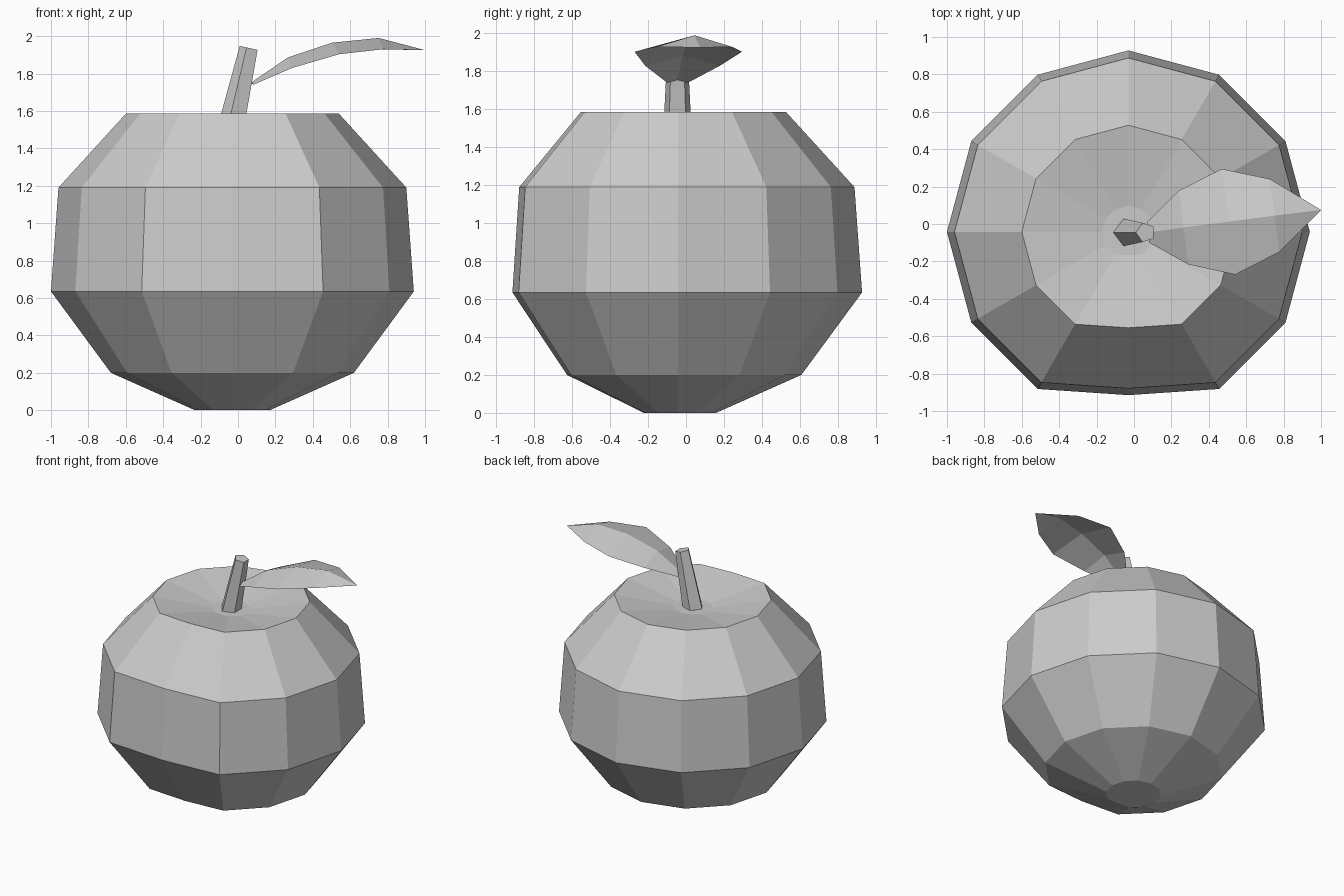
import bpy, bmesh
from math import sin, cos, pi, radians
from mathutils import Vector

if "Cube" in bpy.data.objects:
    bpy.data.objects.remove(bpy.data.objects["Cube"])


def make_object(name, bm):
    bmesh.ops.recalc_face_normals(bm, faces=bm.faces)
    mesh = bpy.data.meshes.new(name)
    bm.to_mesh(mesh)
    bm.free()
    obj = bpy.data.objects.new(name, mesh)
    bpy.context.collection.objects.link(obj)
    return obj


def bridge(bm, rings, closed):
    """Join successive rows of vertices with quads."""
    for a, b in zip(rings, rings[1:]):
        n = len(a)
        for i in range(n if closed else n - 1):
            j = (i + 1) % n
            bm.faces.new((a[i], a[j], b[j], b[i]))


# Fruit body: 12-sided lathe, with the front column of vertices pressed in
CX, CY, SIDES = -0.03, -0.042, 12
profile = [(0.20, 0.0), (0.65, 0.20), (0.97, 0.635),
           (0.93, 1.19), (0.57, 1.585), (0.14, 1.51)]
bm = bmesh.new()
rings = []
for r, z in profile:
    ring = []
    for i in range(SIDES):
        a = 2 * pi * i / SIDES
        k = r * (0.9 if i == 9 else 1.0)
        ring.append(bm.verts.new((CX + k * cos(a), CY + k * sin(a), z)))
    rings.append(ring)
bridge(bm, rings, True)
bm.faces.new(rings[0])
bm.faces.new(rings[-1])
make_object("fruit_body", bm)

# Stem: tapered, tilted five-sided prism
tilt = radians(12.8)
u, v = Vector((cos(tilt), 0, -sin(tilt))), Vector((0, 1, 0))
bm = bmesh.new()
rings = []
for centre, r in (((-0.04, -0.045, 1.47), 0.079), ((0.062, -0.045, 1.936), 0.054)):
    angles = [pi + 2 * pi * i / 5 for i in range(5)]
    rings.append([bm.verts.new(Vector(centre) + r * (u * cos(a) + v * sin(a)))
                  for a in angles])
bridge(bm, rings, True)
for ring in rings:
    bm.faces.new(ring)
make_object("stem", bm)

# Leaf: thin sheet folded along its midrib (x, y, rib z, edge z, half width)
sections = [(0.075, -0.045, 1.755, 1.74, 0.055),
            (0.265, -0.018, 1.885, 1.83, 0.199),
            (0.505, 0.012, 1.965, 1.903, 0.285),
            (0.752, 0.045, 1.99, 1.93, 0.197)]
across = Vector((-0.124, 0.992, 0))
bm = bmesh.new()
rows = []
for x, y, rib, edge, w in sections:
    rows.append([bm.verts.new(Vector((x, y, rib if s == 0 else edge)) + across * w * s)
                 for s in (-1, 0, 1)])
bridge(bm, rows, False)
tip = bm.verts.new((1.0, 0.075, 1.925))
for i in range(2):
    bm.faces.new((rows[-1][i], rows[-1][i + 1], tip))
make_object("leaf", bm)
